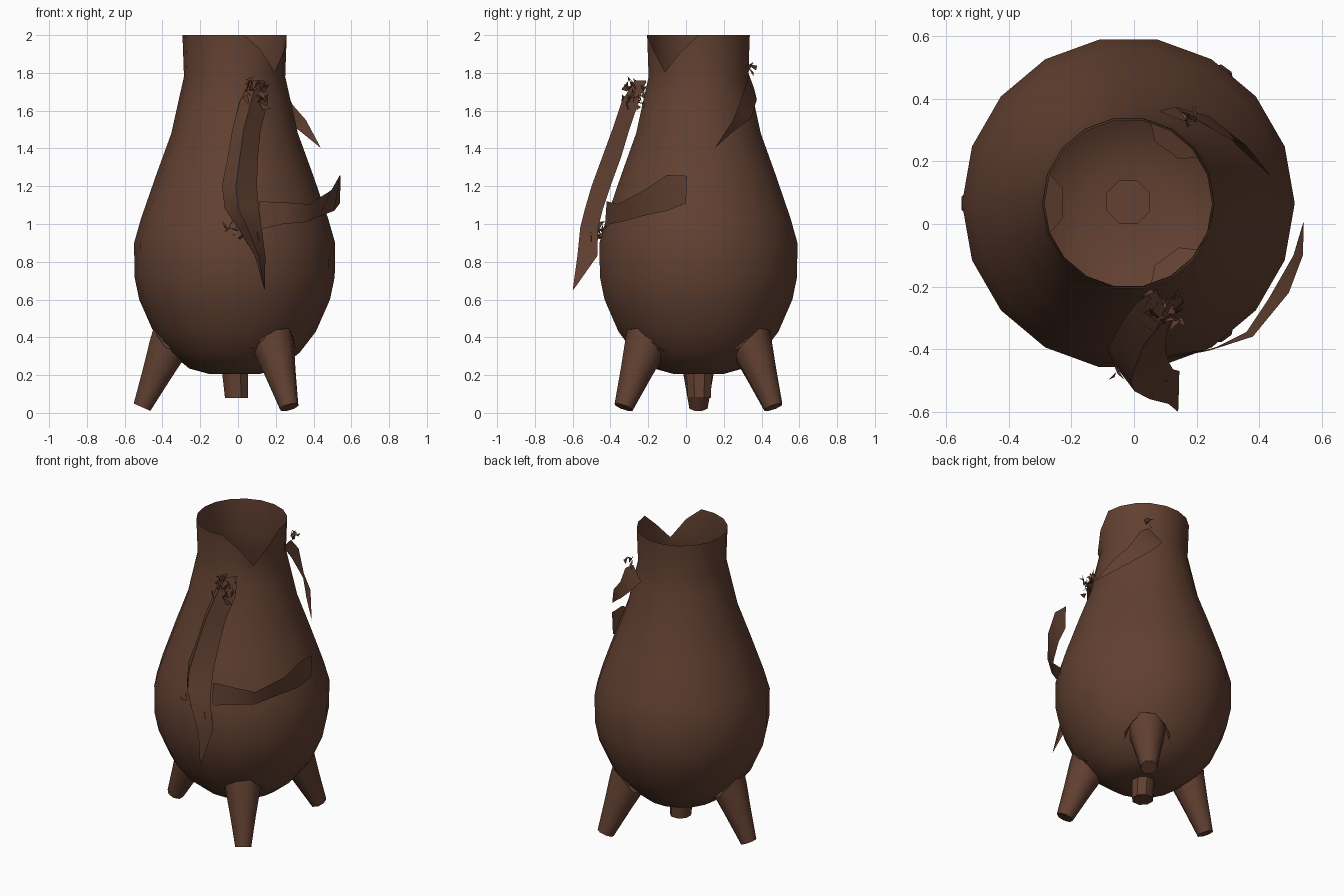
import bpy, bmesh, math, random
from mathutils import Vector

if "Cube" in bpy.data.objects:
    bpy.data.objects.remove(bpy.data.objects["Cube"])

random.seed(4)
CX, CY = -0.018, 0.066          # pot axis

clay = bpy.data.materials.new("brown clay")
clay.diffuse_color = (0.122, 0.052, 0.031, 1)
clay.use_nodes = True
clay.node_tree.nodes["Principled BSDF"].inputs["Base Color"].default_value = clay.diffuse_color


def make(name, verts, faces, smooth=True):
    me = bpy.data.meshes.new(name)
    me.from_pydata([tuple(v) for v in verts], [], faces)
    me.materials.append(clay)
    bm = bmesh.new()
    bm.from_mesh(me)
    bmesh.ops.recalc_face_normals(bm, faces=bm.faces)
    bm.to_mesh(me)
    bm.free()
    ob = bpy.data.objects.new(name, me)
    bpy.context.collection.objects.link(ob)
    if smooth:
        bpy.ops.object.select_all(action='DESELECT')
        bpy.context.view_layer.objects.active = ob
        ob.select_set(True)
        bpy.ops.object.shade_smooth_by_angle(angle=math.radians(45))
    return ob


def grid_faces(rows, cols, closed):
    span = cols if closed else cols - 1
    return [(r * cols + c, r * cols + (c + 1) % cols,
             (r + 1) * cols + (c + 1) % cols, (r + 1) * cols + c)
            for r in range(rows - 1) for c in range(span)]


def strip(name, rows, smooth=True):
    verts = [p for r in rows for p in r]
    return make(name, verts, grid_faces(len(rows), len(rows[0]), False), smooth)


def tube(name, rings, sides, smooth=True):
    """rings: (centre, axis direction, radius); both ends capped"""
    verts = []
    for c, axis, r in rings:
        q = Vector(axis).to_track_quat('Z', 'Y')
        for i in range(sides):
            a = math.tau * (i + 0.5) / sides
            verts.append(Vector(c) + q @ Vector((r * math.cos(a), r * math.sin(a), 0)))
    faces = grid_faces(len(rings), sides, True)
    n = len(verts)
    faces += [tuple(range(sides)), tuple(range(n - sides, n))]
    return make(name, verts, faces, smooth)


# pot body: thin open shell with a broken notch in the rim
N = 18
profile = [(0.13, 0.205), (0.24, 0.235), (0.345, 0.32), (0.43, 0.43), (0.505, 0.6),
           (0.53, 0.72), (0.532, 0.9), (0.495, 1.03), (0.415, 1.26), (0.335, 1.48),
           (0.295, 1.66), (0.268, 1.78), (0.276, 2.0)]
verts = []
for k, (r, z) in enumerate(profile):
    for i in range(N):
        a = math.tau * i / N
        zz = z
        if k == len(profile) - 1:
            deg = (math.degrees(a) + 180) % 360 - 180
            zz -= 0.2 * max(0, 1 - abs(deg + 39) / 34)
        verts.append((CX + r * math.cos(a), CY + r * math.sin(a), zz))
make("pot_body", verts, grid_faces(len(profile), N, True) + [tuple(range(N))])

# three splayed legs with a flared joint
for name, deg in (("left_leg", 180), ("front_right_leg", -54), ("back_right_leg", 54)):
    d = Vector((math.cos(math.radians(deg)), math.sin(math.radians(deg)), 0))
    base = Vector((CX, CY, 0))
    top = base + d * 0.315 + Vector((0, 0, 0.43))
    tip = base + d * 0.49 + Vector((0, 0, 0.03))
    ax = tip - top
    tube(name, [(top, ax, 0.125), (top.lerp(tip, 0.22), ax, 0.112),
                (top.lerp(tip, 0.55), ax, 0.085), (tip, ax, 0.052)], 8)
    # torn ridge above the joint
    side = Vector((-d.y, d.x, 0))
    rows = []
    for i in range(7):
        t = -1 + i / 3
        z = 0.445 - 0.1 * t * t
        p = base + d * (0.435 - 0.07 * t * t) + side * 0.135 * t + Vector((0, 0, z))
        rows.append((p, p - d * 0.06 + Vector((0, 0, random.uniform(-0.03, -0.01)))))
    strip(name + "_ridge", rows, False)

# peg under the base
tube("base_peg", [((CX, 0.07, 0.24), (0, 0, -1), 0.075),
                  ((CX + 0.01, 0.07, 0.08), (0, 0, -1), 0.066)], 8)

# broken handle: a curved shell down the front, ending in a spike
handle = [(1.76, 0.07, 0.14, -0.27, -0.21), (1.65, 0.01, 0.16, -0.34, -0.25),
          (1.5, -0.03, 0.12, -0.39, -0.30), (1.35, -0.055, 0.105, -0.445, -0.345),
          (1.2, -0.085, 0.10, -0.50, -0.40), (1.08, -0.07, 0.11, -0.535, -0.44),
          (0.98, 0.0, 0.125, -0.56, -0.465)]
rows = []
for z, xl, xr, ym, ye in handle:
    rows.append([(xl, ye, z), (xl * 0.6 + xr * 0.4, ym, z), (xr, ye, z)])
rows.append([(0.09, -0.50, 0.83), (0.11, -0.575, 0.83), (0.145, -0.47, 0.83)])
rows.append([(0.138, -0.59, 0.66), (0.14, -0.6, 0.65), (0.142, -0.59, 0.66)])
strip("broken_handle", rows)


# crumpled scraps at the handle joints and rim
def scraps(name, centre, spread, count, size):
    vs, fs = [], []
    for i in range(count):
        c = Vector([centre[k] + random.uniform(-1, 1) * spread[k] for k in range(3)])
        vs += [c + Vector([random.uniform(-size, size) for _ in range(3)]) for _ in range(3)]
        fs.append((3 * i, 3 * i + 1, 3 * i + 2))
    make(name, vs, fs, False)


scraps("upper_handle_scraps", (0.095, -0.28, 1.69), (0.05, 0.045, 0.06), 45, 0.035)
scraps("lower_handle_scraps", (0.02, -0.455, 0.97), (0.08, 0.015, 0.03), 16, 0.04)
scraps("neck_scraps", (0.16, 0.34, 1.83), (0.03, 0.01, 0.03), 6, 0.03)

# curved sliver wrapping the right side
strip("side_sliver", [
    [(0.11, -0.43, 0.97), (0.11, -0.42, 1.12)],
    [(0.24, -0.405, 1.0), (0.24, -0.40, 1.115)],
    [(0.36, -0.345, 1.01), (0.38, -0.36, 1.105)],
    [(0.43, -0.24, 1.04), (0.495, -0.22, 1.18)],
    [(0.51, -0.10, 1.07), (0.54, -0.10, 1.26)],
    [(0.54, 0.0, 1.11), (0.543, 0.005, 1.255)]])

# pointed sliver hanging from the neck
strip("neck_sliver", [
    [(0.08, 0.36, 1.72), (0.16, 0.33, 1.80)],
    [(0.13, 0.375, 1.66), (0.22, 0.325, 1.76)],
    [(0.24, 0.345, 1.56), (0.29, 0.28, 1.63)],
    [(0.33, 0.25, 1.49), (0.36, 0.25, 1.55)],
    [(0.435, 0.155, 1.405), (0.44, 0.15, 1.40)]])
